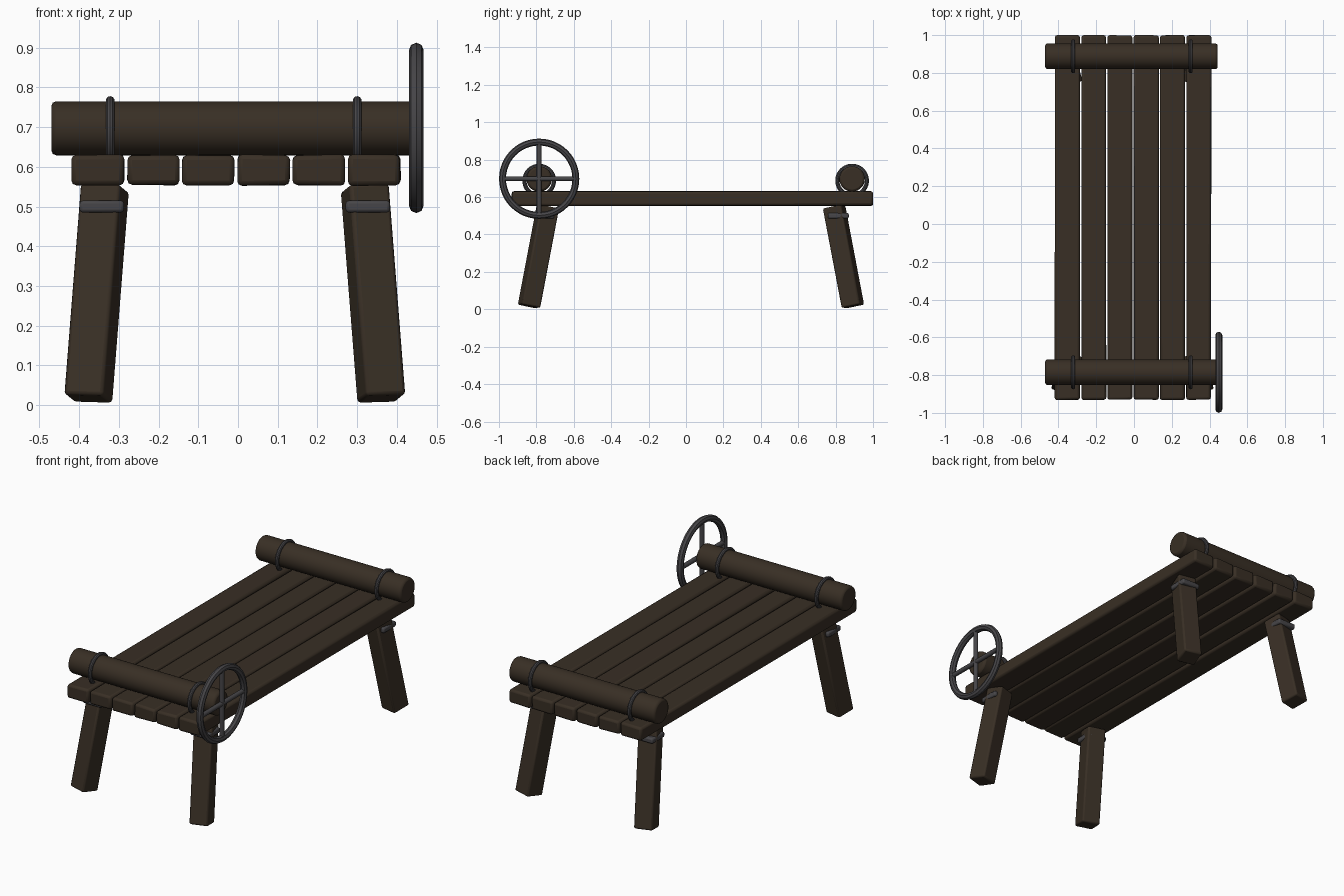
import bpy, math, random
from mathutils import Vector, Matrix

if "Cube" in bpy.data.objects:
    bpy.data.objects.remove(bpy.data.objects["Cube"])

random.seed(4)

def material(name, rgb):
    m = bpy.data.materials.new(name)
    m.diffuse_color = (*rgb, 1)
    m.use_nodes = True
    m.node_tree.nodes["Principled BSDF"].inputs["Base Color"].default_value = m.diffuse_color
    return m

WOOD = material("dark wood", (0.040, 0.028, 0.018))
IRON = material("dark iron", (0.062, 0.060, 0.065))
CX, CY = -0.008, 0.0265          # symmetry centre of the table
ROLL_Z = 0.697
ACROSS = Matrix.Rotation(math.pi / 2, 4, 'Y')   # turns a z axis along x

def finish(name, mat, bevel=0.0, segments=2):
    o = bpy.context.object
    o.name = name
    o.data.materials.append(mat)
    if bevel:
        b = o.modifiers.new("bevel", 'BEVEL')
        b.width, b.segments, b.limit_method = bevel, segments, 'ANGLE'
    bpy.ops.object.shade_smooth_by_angle(angle=math.radians(35))
    return o

def box(name, size, matrix, mat, bevel, wobble=0.0):
    bpy.ops.mesh.primitive_cube_add(size=1)
    o = bpy.context.object
    for v in o.data.vertices:
        v.co = Vector(c * s + random.uniform(-wobble, wobble) for c, s in zip(v.co, size))
    o.matrix_world = matrix
    return finish(name, mat, bevel)

def rod(name, r, length, matrix, mat, bevel=0.0, sides=32):
    bpy.ops.mesh.primitive_cylinder_add(vertices=sides, radius=r, depth=length)
    bpy.context.object.matrix_world = matrix
    return finish(name, mat, bevel)

def ring(name, major, minor, loc, sides, mat=IRON):
    bpy.ops.mesh.primitive_torus_add(major_radius=major, minor_radius=minor,
                                     major_segments=48, minor_segments=sides)
    bpy.context.object.matrix_world = Matrix.Translation(loc) @ ACROSS
    return finish(name, mat)

# table top planks, slightly uneven
for i in range(6):
    x = -0.353 + i * 0.1392
    box(f"plank_{i + 1}", (0.131, 1.93, 0.076),
        Matrix.Translation((x, 0.0345, 0.592)), WOOD, 0.012, 0.002)

# splayed legs and their iron brackets
for sy, end in ((-1, "front"), (1, "back")):
    for sx, side in ((-1, "left"), (1, "right")):
        low = Vector((CX + sx * 0.369, CY + sy * 0.866, 0.016))
        top = Vector((CX + sx * 0.327, CY + sy * 0.765, 0.548))
        axis = (top - low).normalized()
        across = Vector((1, 0, 0))
        across = (across - axis * across.dot(axis)).normalized()
        frame = Matrix((across, axis.cross(across), axis)).transposed().to_4x4()
        turn = Matrix.Rotation(math.radians(14) * sx * -sy, 4, 'Z')
        box(f"{end}_{side}_leg", (0.103, 0.103, (top - low).length),
            Matrix.Translation((low + top) / 2) @ frame @ turn, WOOD, 0.009)
        box(f"{end}_{side}_bracket", (0.112, 0.112, 0.03),
            Matrix.Translation((CX + sx * 0.335, CY + sy * 0.788, 0.5)), IRON, 0.008)

# rollers with iron hoops
for y, end in ((-0.785, "front"), (0.888, "back")):
    rod(f"{end}_roller", 0.068, 0.913,
        Matrix.Translation((-0.0135, y, ROLL_Z)) @ ACROSS, WOOD, 0.012)
    for x, side in ((-0.322, "left"), (0.30, "right")):
        ring(f"{end}_{side}_hoop", 0.079, 0.011, (x, y, 0.688), 10)

# hand wheel
hub = Vector((0.449, -0.785, 0.698))
ring("wheel_rim", 0.196, 0.0185, hub, 8)
rod("wheel_spoke_upright", 0.013, 0.39, Matrix.Translation(hub), IRON, sides=12)
rod("wheel_spoke_level", 0.013, 0.39,
    Matrix.Translation(hub) @ Matrix.Rotation(math.pi / 2, 4, 'X'), IRON, sides=12)
